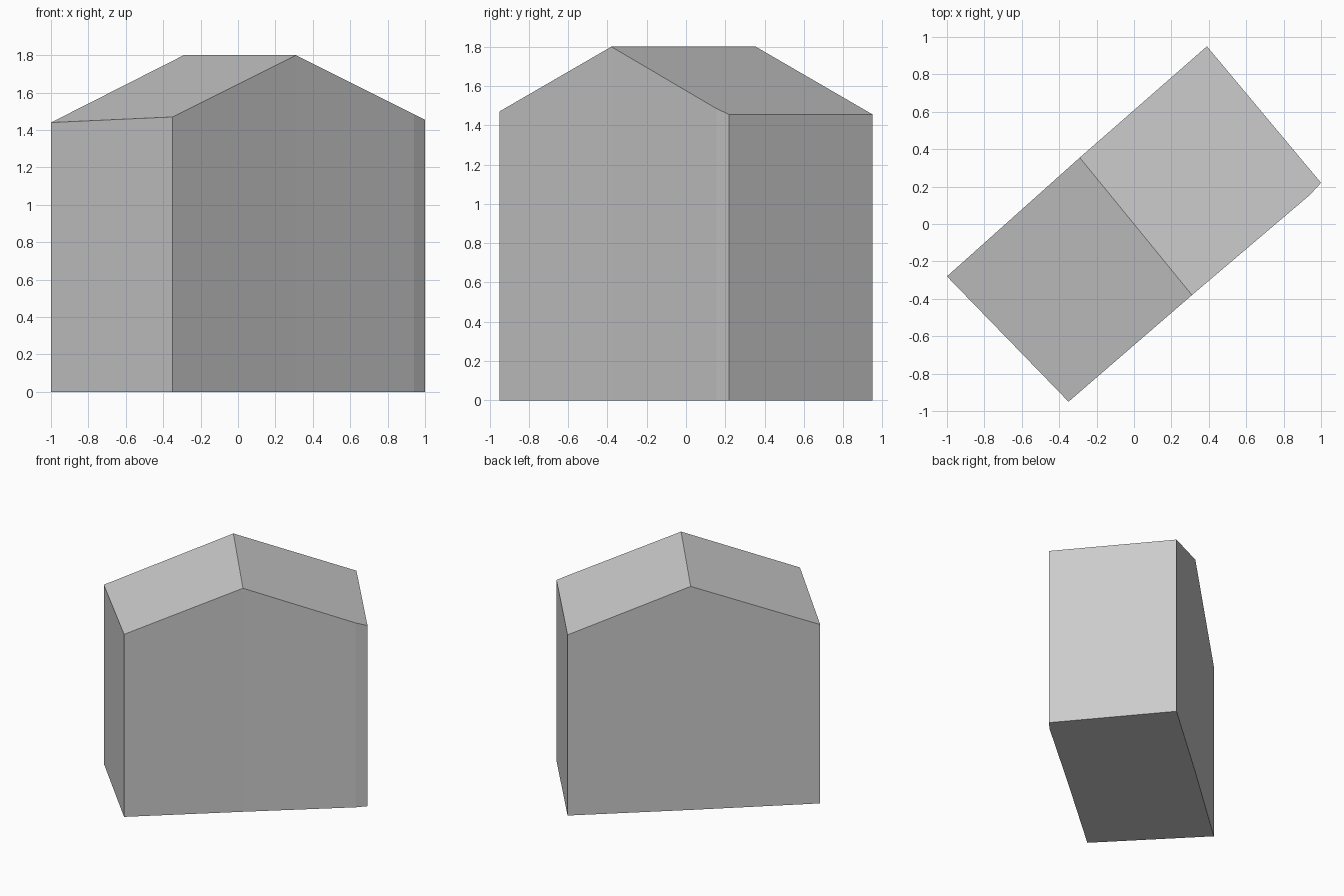
import bpy
import bmesh

cube = bpy.data.objects.get("Cube")
if cube:
    bpy.data.objects.remove(cube, do_unlink=True)

grey = bpy.data.materials.new("light_grey")
grey.use_nodes = True
grey.diffuse_color = (0.6, 0.6, 0.6, 1)
grey.node_tree.nodes["Principled BSDF"].inputs["Base Color"].default_value = grey.diffuse_color

# Wall tops, counter-clockwise from above
right_eave = (-1, -0.28, 1.44)
front_eave = (-0.35, -0.95, 1.47)
front_ridge = (0.31, -0.38, 1.8)
wall_bend = (0.94, 0.155, 1.485)
left_eave = (1, 0.22, 1.455)
back_eave = (0.39, 0.95, 1.455)
back_ridge = (-0.29, 0.355, 1.8)
outline = [right_eave, front_eave, front_ridge, wall_bend,
           left_eave, back_eave, back_ridge]


def make_object(name, polygons):
    """Flat-shaded object from a list of corner loops, welded together."""
    bm = bmesh.new()
    for polygon in polygons:
        bm.faces.new([bm.verts.new(p) for p in polygon])
    bmesh.ops.remove_doubles(bm, verts=bm.verts, dist=0.0001)
    mesh = bpy.data.meshes.new(name)
    bm.to_mesh(mesh)
    bm.free()
    mesh.materials.append(grey)
    obj = bpy.data.objects.new(name, mesh)
    bpy.context.collection.objects.link(obj)
    return obj


def ground(point):
    return (point[0], point[1], 0)


# Walls rise from the footprint to the eaves and gables, closed by a floor
walls = [[ground(a), ground(b), b, a]
         for a, b in zip(outline, outline[1:] + outline[:1])]
floor = [ground(p) for p in reversed(outline)]
make_object("walls", walls + [floor])

# Two roof slopes meeting at the ridge
make_object("roof", [
    [right_eave, front_eave, front_ridge, back_ridge],
    [back_ridge, front_ridge, wall_bend, left_eave, back_eave],
])
